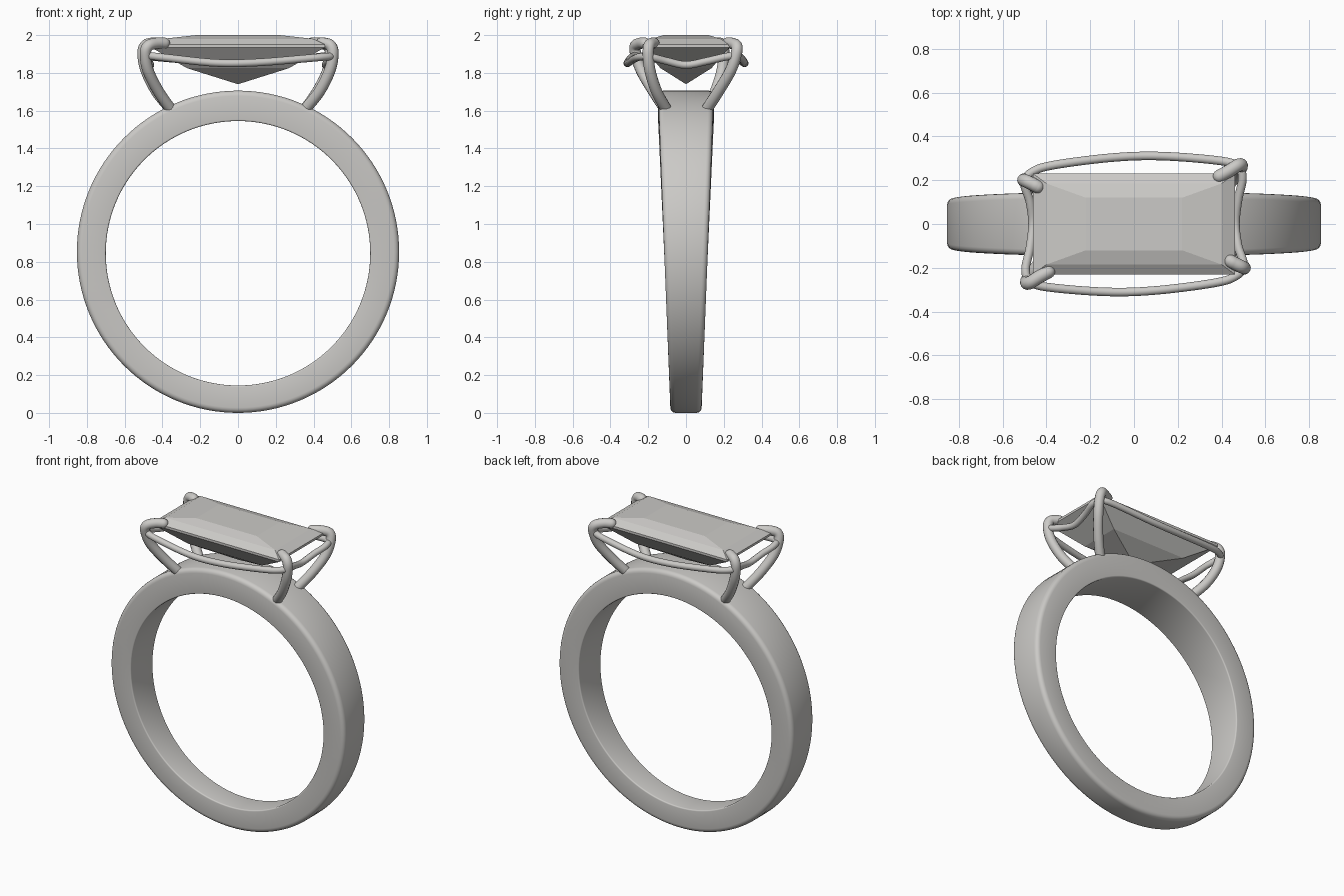
import bpy, bmesh, math
from mathutils import Vector

cube = bpy.data.objects.get("Cube")
if cube:
    bpy.data.objects.remove(cube)


def material(name, rgb):
    m = bpy.data.materials.new(name)
    m.use_nodes = True
    m.diffuse_color = (*rgb, 1)
    m.node_tree.nodes["Principled BSDF"].inputs["Base Color"].default_value = (*rgb, 1)
    return m


metal = material("silver grey", (0.6, 0.59, 0.57))
gem = material("stone grey", (0.6, 0.59, 0.57))


def finish(bm, name, mat, angle=None):
    bmesh.ops.recalc_face_normals(bm, faces=bm.faces)
    mesh = bpy.data.meshes.new(name)
    bm.to_mesh(mesh)
    bm.free()
    mesh.materials.append(mat)
    obj = bpy.data.objects.new(name, mesh)
    bpy.context.collection.objects.link(obj)
    if angle:
        bpy.ops.object.select_all(action='DESELECT')
        bpy.context.view_layer.objects.active = obj
        obj.select_set(True)
        bpy.ops.object.shade_smooth_by_angle(angle=math.radians(angle))
    return obj


def bridge(bm, a, b):
    for i in range(len(a)):
        j = (i + 1) % len(a)
        bm.faces.new((a[i], a[j], b[j], b[i]))


# Band: swept section with rounded edges, wider toward the top
def band_section(theta):
    s, c = math.sin(theta), math.cos(theta)
    outer_r, inner_r, centre_z = 0.853, 0.70, 0.853
    pts = []
    half = 0.083 + 0.038 * (centre_z + outer_r * c)
    for r, sign_r, sign_y, bevel in ((outer_r, -1, 1, 0.028), (inner_r, 1, 1, 0.008),
                                     (inner_r, 1, -1, 0.008), (outer_r, -1, -1, 0.028)):
        arc = []
        for k in range(5):
            a = k * math.pi / 8
            rr = r + sign_r * bevel * (1 - math.cos(a))
            arc.append((rr, sign_y * (half - bevel * (1 - math.sin(a)))))
        if sign_r * sign_y < 0:
            arc.reverse()
        pts += arc[::-1]
    return [(r * s, y, centre_z - 0.008 * (r < 0.76) + r * c) for r, y in pts]


bm = bmesh.new()
rings = [[bm.verts.new(p) for p in band_section(i * math.tau / 128)] for i in range(128)]
for i in range(128):
    bridge(bm, rings[i], rings[(i + 1) % 128])
finish(bm, "band", metal, 35)

# Stone: stepped rectangular cut ending in a point below
bm = bmesh.new()
layers = [(0.22, 0.12, 2.0), (0.40, 0.185, 1.98), (0.46, 0.23, 1.95),
          (0.46, 0.23, 1.935), (0.27, 0.135, 1.825)]
rings = [[bm.verts.new((sx * x, sy * y, z)) for sx, sy in ((1, 1), (-1, 1), (-1, -1), (1, -1))]
         for x, y, z in layers]
bm.faces.new(rings[0])
for a, b in zip(rings, rings[1:]):
    bridge(bm, a, b)
point = bm.verts.new((0, 0, 1.74))
for i in range(4):
    bm.faces.new((rings[-1][i], rings[-1][(i + 1) % 4], point))
finish(bm, "stone", gem)


# Smooth curve through control points
def spline(points, closed, steps=8):
    p = [Vector(q) for q in points]
    n = len(p)
    if not closed:
        p = [2 * p[0] - p[1]] + p + [2 * p[-1] - p[-2]]
    out = []
    for i in range(n if closed else n - 1):
        a, b, c, d = [p[(i + k - 1) % n] if closed else p[i + k] for k in range(4)]
        for s in range(steps):
            t = s / steps
            out.append(0.5 * (2 * b + (c - a) * t + (2 * a - 5 * b + 4 * c - d) * t * t
                              + (3 * b - a - 3 * c + d) * t ** 3))
    return out if closed else out + [p[-2]]


def tube(name, points, radius, closed=False, sides=14):
    path = spline(points, closed)
    n = len(path)
    bm = bmesh.new()
    rings = []
    up = Vector((0, 0, 1)) if closed else (path[-1] - path[0]).cross(Vector((0, 0, 1)))
    radii = [radius] * n
    if not closed:
        # Rounded tip
        d = (path[-1] - path[-2]).normalized()
        tip = path[-1].copy()
        for k in range(1, 6):
            a = k * math.pi / 11
            path.append(tip + d * radius * math.sin(a))
            radii.append(radius * math.cos(a))
    m = len(path)
    for i, c in enumerate(path):
        nxt = path[(i + 1) % m] if closed else path[min(i + 1, m - 1)]
        prv = path[i - 1] if closed else path[max(i - 1, 0)]
        t = (nxt - prv).normalized()
        u = (up - t * up.dot(t)).normalized()
        v = t.cross(u)
        rings.append([bm.verts.new(c + radii[i] * (u * math.cos(k * math.tau / sides)
                                                   + v * math.sin(k * math.tau / sides)))
                      for k in range(sides)])
    for i in range(m if closed else m - 1):
        bridge(bm, rings[i], rings[(i + 1) % m])
    if not closed:
        bm.faces.new(rings[0])
        bm.faces.new(rings[-1])
    return finish(bm, name, metal, 50)


# Claws: two shapes, each repeated by a half turn
wide_claw = [(0.35, 0.105, 1.60), (0.42, 0.17, 1.70), (0.475, 0.235, 1.81),
             (0.49, 0.266, 1.90), (0.475, 0.268, 1.943), (0.43, 0.240, 1.957), (0.39, 0.218, 1.957)]
narrow_claw = [(0.35, -0.10, 1.60), (0.43, -0.155, 1.70), (0.485, -0.19, 1.81),
               (0.503, -0.20, 1.90), (0.49, -0.195, 1.945), (0.455, -0.178, 1.957), (0.44, -0.17, 1.957)]
for label, pts in (("back", wide_claw), ("front", narrow_claw)):
    tube(label + "_left_claw", pts, 0.03)
    other = "front" if label == "back" else "back"
    tube(other + "_right_claw", [(-x, -y, z) for x, y, z in pts], 0.03)

# Gallery wire: half loop repeated by a half turn
half = [(0.50, -0.19, 1.885), (0.475, -0.10, 1.862), (0.463, 0.0, 1.842), (0.475, 0.11, 1.862),
        (0.495, 0.21, 1.885), (0.47, 0.265, 1.89), (0.38, 0.29, 1.88), (0.12, 0.31, 1.853),
        (-0.10, 0.303, 1.855), (-0.36, 0.27, 1.876), (-0.46, 0.24, 1.885)]
tube("gallery_wire", half + [(-x, -y, z) for x, y, z in half], 0.02, closed=True)
